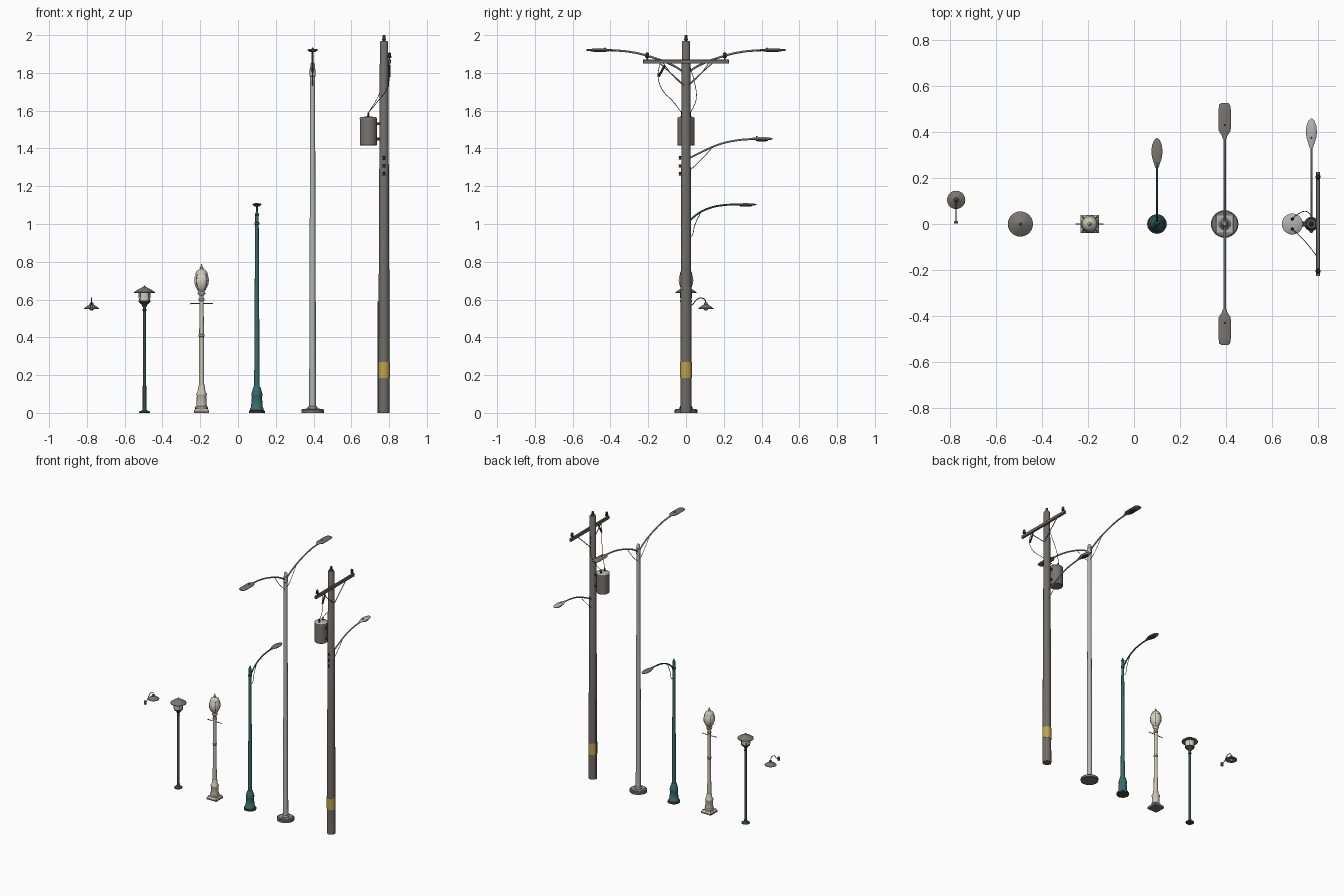
import bpy, bmesh, math
from mathutils import Matrix

cube = bpy.data.objects.get("Cube")
if cube:
    bpy.data.objects.remove(cube)


def material(name, r, g, b):
    m = bpy.data.materials.new(name)
    m.use_nodes = True
    m.diffuse_color = (r, g, b, 1)
    m.node_tree.nodes["Principled BSDF"].inputs["Base Color"].default_value = (r, g, b, 1)
    return m


WOOD = material("weathered wood", .165, .15, .133)
STEEL = material("galvanised steel", .45, .46, .46)
GREY = material("mid grey metal", .19, .178, .162)
DARK = material("dark metal", .06, .054, .048)
TEAL = material("teal paint", .04, .145, .15)
GREEN = material("dark green paint", .037, .078, .06)
CREAM = material("cream paint", .6, .56, .46)
GLASS = material("pale glass", .68, .64, .56)
YELLOW = material("yellow marker", .5, .365, .075)
BROWN = material("brown ceramic", .075, .045, .035)


def finish(name, bm, mat):
    bmesh.ops.recalc_face_normals(bm, faces=bm.faces)
    me = bpy.data.meshes.new(name)
    bm.to_mesh(me)
    bm.free()
    ob = bpy.data.objects.new(name, me)
    bpy.context.collection.objects.link(ob)
    me.materials.append(mat)
    bpy.ops.object.select_all(action='DESELECT')
    ob.select_set(True)
    bpy.context.view_layer.objects.active = ob
    bpy.ops.object.shade_smooth_by_angle(angle=math.radians(35))


def turned(name, profile, loc, mat, seg=20, turn=0, matrix=None):
    """Closed turned solid from (radius, height) pairs."""
    bm = bmesh.new()
    rings = [[bm.verts.new((r * math.cos(turn + math.tau * i / seg),
                            r * math.sin(turn + math.tau * i / seg), z))
              for i in range(seg)] for r, z in profile]
    for a, b in zip(rings, rings[1:]):
        for i in range(seg):
            j = (i + 1) % seg
            bm.faces.new((a[i], a[j], b[j], b[i]))
    bm.faces.new(rings[0][::-1])
    bm.faces.new(rings[-1])
    bm.transform(Matrix.Translation(loc) @ (matrix or Matrix()))
    finish(name, bm, mat)


def box(name, loc, size, mat, bevel=.002):
    bm = bmesh.new()
    bmesh.ops.create_cube(bm, size=1)
    bm.transform(Matrix.Translation(loc) @ Matrix.Diagonal((*size, 1)))
    bmesh.ops.bevel(bm, geom=bm.edges[:], offset=bevel, segments=1, affect='EDGES')
    finish(name, bm, mat)


def tube(name, pts, r, mat, straight=False):
    """Round bar through the points."""
    cu = bpy.data.curves.new(name, 'CURVE')
    cu.dimensions = '3D'
    cu.bevel_depth, cu.bevel_resolution, cu.resolution_u = r, 2, 6
    cu.use_fill_caps = True
    sp = cu.splines.new('BEZIER')
    sp.bezier_points.add(len(pts) - 1)
    for p, co in zip(sp.bezier_points, pts):
        p.co = co
        p.handle_left_type = p.handle_right_type = 'VECTOR' if straight else 'AUTO'
    ob = bpy.data.objects.new(name, cu)
    bpy.context.collection.objects.link(ob)
    cu.materials.append(mat)
    bpy.ops.object.select_all(action='DESELECT')
    ob.select_set(True)
    bpy.context.view_layer.objects.active = ob
    bpy.ops.object.convert(target='MESH')
    bpy.ops.object.shade_smooth_by_angle(angle=math.radians(40))


def lamp_head(name, x, y, z, sections, mat, side=1, flat=.3):
    """Flattened head lying along y, with a lens under it."""
    lie = Matrix.Rotation(math.radians(-90 * side), 4, 'X')
    squash = Matrix.Diagonal((1, 1, flat, 1))
    turned(name, sections, (x, y, z), mat, 16, math.pi / 16, squash @ lie)
    length, width = sections[-1][1], max(r for r, _ in sections)
    dome = Matrix.Diagonal((width * .65, length * .25, 1, 1))
    turned(name + "_lens", [(.6, -.003), (1, 0), (1, .004)],
           (x, y + side * length * .55, z - width * flat - .001), DARK, 16, 0, dome)


# Wall lamp
X = -.775
box("wall_plate", (X, .007, .56), (.017, .011, .028), GREY)
tube("wall_lamp_arm", [(X, .012, .56), (X, .035, .575), (X, .06, .602), (X, .083, .608),
                       (X, .1, .598), (X, .105, .575)], .0025, DARK)
turned("wall_lamp_shade", [(.036, .551), (.04, .551), (.04, .554), (.02, .568), (.011, .574),
                           (.009, .582), (.004, .586)], (X, .105, 0), GREY)
turned("wall_lamp_bulb", [(.006, .543), (.012, .547), (.012, .552)], (X, .105, 0), GLASS, 12)

# Garden lamp
L = (-.495, 0, 0)
turned("garden_base", [(.028, 0), (.028, .006), (.02, .01), (.012, .014), (.01, .03), (.009, .033)], L, GREEN)
turned("garden_post", [(.0095, .01), (.0085, .57)], L, GREEN, 14)
turned("garden_post_ring", [(.009, .54), (.011, .542), (.011, .548), (.009, .55)], L, GREEN, 14)
turned("garden_collar", [(.009, .56), (.014, .572), (.027, .584), (.031, .588), (.031, .595)], L, DARK)
turned("garden_glass", [(.029, .594), (.033, .637)], L, GLASS)
for i in range(4):
    c, s = math.cos(math.tau * (i + .5) / 4), math.sin(math.tau * (i + .5) / 4)
    tube("garden_cage_bar", [(L[0] + .03 * c, .03 * s, .592), (L[0] + .034 * c, .034 * s, .638)], .0015, DARK, True)
turned("garden_hat", [(.052, .634), (.055, .635), (.055, .639), (.034, .654), (.016, .662),
                      (.006, .667), (.003, .675)], L, GREY, 24)

# Classic cream lamp
L = (-.193, 0, 0)
turned("classic_foot", [(.057, 0), (.057, .012)], L, GREY, 4, math.pi / 4)
turned("classic_foot_plate", [(.056, .012), (.049, .02), (.04, .023)], L, CREAM, 4, math.pi / 4)
for i in range(4):
    a = math.tau * (i + .5) / 4
    turned("foot_bolt", [(.004, .015), (.004, .025)], (L[0] + .042 * math.cos(a), .042 * math.sin(a), 0), DARK, 6)
turned("classic_pedestal", [(.034, .02), (.034, .03), (.028, .036), (.025, .09), (.028, .095), (.028, .102),
                            (.021, .112), (.017, .14), (.015, .145)], L, CREAM, 12)
turned("classic_post", [(.0145, .13), (.011, .6), (.011, .64)], L, CREAM, 16)
for z in (.41, .6):
    turned("classic_ring", [(.012, z - .008), (.015, z - .004), (.015, z + .004), (.012, z + .008)], L, CREAM, 16)
turned("classic_crossbar", [(.0025, -.058), (.0025, .058)], (L[0], 0, .578), GREY, 10, 0, Matrix.Rotation(math.pi / 2, 4, 'Y'))
for s in (-1, 1):
    box("crossbar_end", (L[0] + s * .058, 0, .578), (.006, .006, .006), GREY)
turned("classic_cup", [(.011, .62), (.019, .628), (.021, .636), (.015, .642), (.024, .653)], L, CREAM)
turned("classic_globe", [(.02, .65), (.03, .665), (.037, .685), (.039, .703), (.036, .722), (.031, .734)], L, GLASS)
turned("classic_cap", [(.033, .732), (.033, .737), (.027, .75), (.017, .758), (.009, .762), (.01, .769),
                       (.005, .775), (.002, .787)], L, CREAM)
for i in range(4):
    c, s = math.cos(math.tau * (i + .5) / 4), math.sin(math.tau * (i + .5) / 4)
    tube("globe_rib", [(L[0] + r * c, r * s, z) for r, z in ((.021, .65), (.037, .685), (.039, .703), (.032, .734))], .0014, DARK)

# Teal street lamp
L = (.1, 0, 0)
X = L[0]
turned("teal_foot", [(.043, 0), (.043, .01), (.037, .014)], L, DARK, 16)
turned("teal_pedestal", [(.037, .012), (.035, .025), (.031, .03), (.027, .085), (.029, .09), (.029, .1),
                         (.021, .13), (.017, .14)], L, TEAL, 16)
turned("teal_post", [(.0145, .13), (.0095, 1.045), (.011, 1.047), (.011, 1.054), (.006, 1.06), (.005, 1.068),
                     (.002, 1.073)], L, TEAL, 16)
turned("teal_ring", [(.01, .994), (.0135, .997), (.0135, 1.007), (.01, 1.01)], L, TEAL, 16)
tube("teal_arm", [(X, .005, 1.0), (X, .05, 1.045), (X, .12, 1.083), (X, .2, 1.1), (X, .27, 1.103)], .005, TEAL)
tube("teal_scroll", [(X, .01, .945), (X, .025, .932), (X, .035, .945), (X, .045, .99), (X, .075, 1.055)], .0018, TEAL)
TEARDROP = [(.007, 0), (.012, .015), (.022, .045), (.025, .07), (.022, .098), (.013, .12), (.003, .129)]
lamp_head("teal_lamp_head", X, .245, 1.103, TEARDROP, GREY)

# Tall double-arm street lamp
L = (.395, 0, 0)
X = L[0]
turned("tall_foot", [(.06, 0), (.06, .016), (.055, .02)], L, GREY, 24)
box("tall_foot_plate", (X, 0, .021), (.076, .076, .006), STEEL)
turned("tall_collar", [(.026, .022), (.026, .03), (.02, .037)], L, STEEL)
turned("tall_post", [(.0185, .02), (.0125, 1.83), (.012, 1.845), (.006, 1.855)], L, STEEL, 18)
turned("arm_clamp", [(.013, 1.78), (.0155, 1.783), (.0155, 1.82), (.013, 1.823)], L, STEEL, 18)
for s in (-1, 1):
    tube("tall_arm", [(X, s * y, z) for y, z in ((.005, 1.8), (.07, 1.84), (.18, 1.883), (.3, 1.912), (.4, 1.92))], .0055, STEEL)
    tube("tall_brace", [(X, s * .01, 1.73), (X, s * .06, 1.775), (X, s * .13, 1.863)], .002, STEEL)
    lamp_head("tall_lamp_head", X, s * .37, 1.921,
              [(.008, 0), (.012, .015), (.026, .035), (.028, .05), (.028, .125), (.024, .15), (.016, .157)], GREY, s, .25)
    turned("light_sensor", [(.004, 1.925), (.004, 1.932), (.002, 1.934)], (X, s * .43, 0), DARK, 10)

# Utility pole
L = (.773, 0, 0)
X = L[0]
turned("utility_pole", [(.03, 0), (.0285, .6), (.022, 1.963), (.019, 1.969)], L, WOOD, 16)
turned("marker_band", [(.0295, .185), (.0313, .185), (.0308, .27), (.0293, .27)], L, YELLOW, 16)
tube("conduit", [(X - .029, 0, 0), (X - .028, 0, .59)], .006, WOOD, True)


def insulator(name, x, y, z):
    turned(name, [(.004, 0), (.004, .01), (.011, .012), (.011, .019), (.007, .022), (.009, .026),
                  (.009, .034), (.004, .04)], (x, y, z), BROWN, 12)


insulator("top_insulator", X, 0, 1.96)
XA = X + .029
box("crossarm", (XA, 0, 1.86), (.016, .455, .023), WOOD)
for s in (-1, 1):
    insulator("crossarm_insulator", XA, s * .205, 1.869)
    tube("crossarm_brace", [(XA - .002, s * .14, 1.852), (XA - .005, s * .005, 1.73)], .003, STEEL, True)
for z in (1.265, 1.307, 1.35):
    turned("spool_insulator", [(.006, -.009), (.008, -.007), (.005, -.002), (.005, .002), (.008, .007), (.006, .009)],
           (X, -.031, z), BROWN, 12)

# Transformer with its wiring
T = (.69, 0, 0)
turned("transformer_tank", [(.042, 1.415), (.045, 1.418), (.045, 1.556)], T, GREY, 24)
turned("transformer_lid", [(.046, 1.556), (.046, 1.561), (.04, 1.566), (.01, 1.569)], T, STEEL, 24)
for z in (1.45, 1.53):
    box("transformer_bracket", (.74, 0, z), (.03, .022, .014), DARK)
for s in (-1, 1):
    turned("transformer_bushing", [(.007, 1.56), (.007, 1.572), (.004, 1.575), (.006, 1.583), (.003, 1.59)],
           (T[0], s * .022, 0), BROWN, 10)
tube("fuse_cutout", [(XA, -.145, 1.78), (XA, -.112, 1.84)], .006, BROWN, True)
tube("fuse_wire", [(XA, -.14, 1.845), (XA, -.148, 1.78), (.785, -.125, 1.71), (.74, -.07, 1.65), (.69, -.022, 1.588)], .0017, DARK)
tube("pole_wire", [(X, .022, 1.83), (.765, .045, 1.75), (.74, .055, 1.67), (.71, .04, 1.62), (.69, .022, 1.588)], .0017, DARK)

# Street lamp mounted on the utility pole
tube("pole_arm", [(X, .02, 1.35), (X, .09, 1.385), (X, .18, 1.423), (X, .27, 1.443), (X, .35, 1.45)], .005, STEEL)
tube("pole_arm_brace", [(X, .022, 1.285), (X, .09, 1.35), (X, .14, 1.407)], .002, STEEL)
lamp_head("pole_lamp_head", X, .331, 1.451, TEARDROP, STEEL, 1, .4)
turned("light_sensor", [(.005, 1.455), (.005, 1.464), (.002, 1.466)], (X, .375, 0), DARK, 10)
